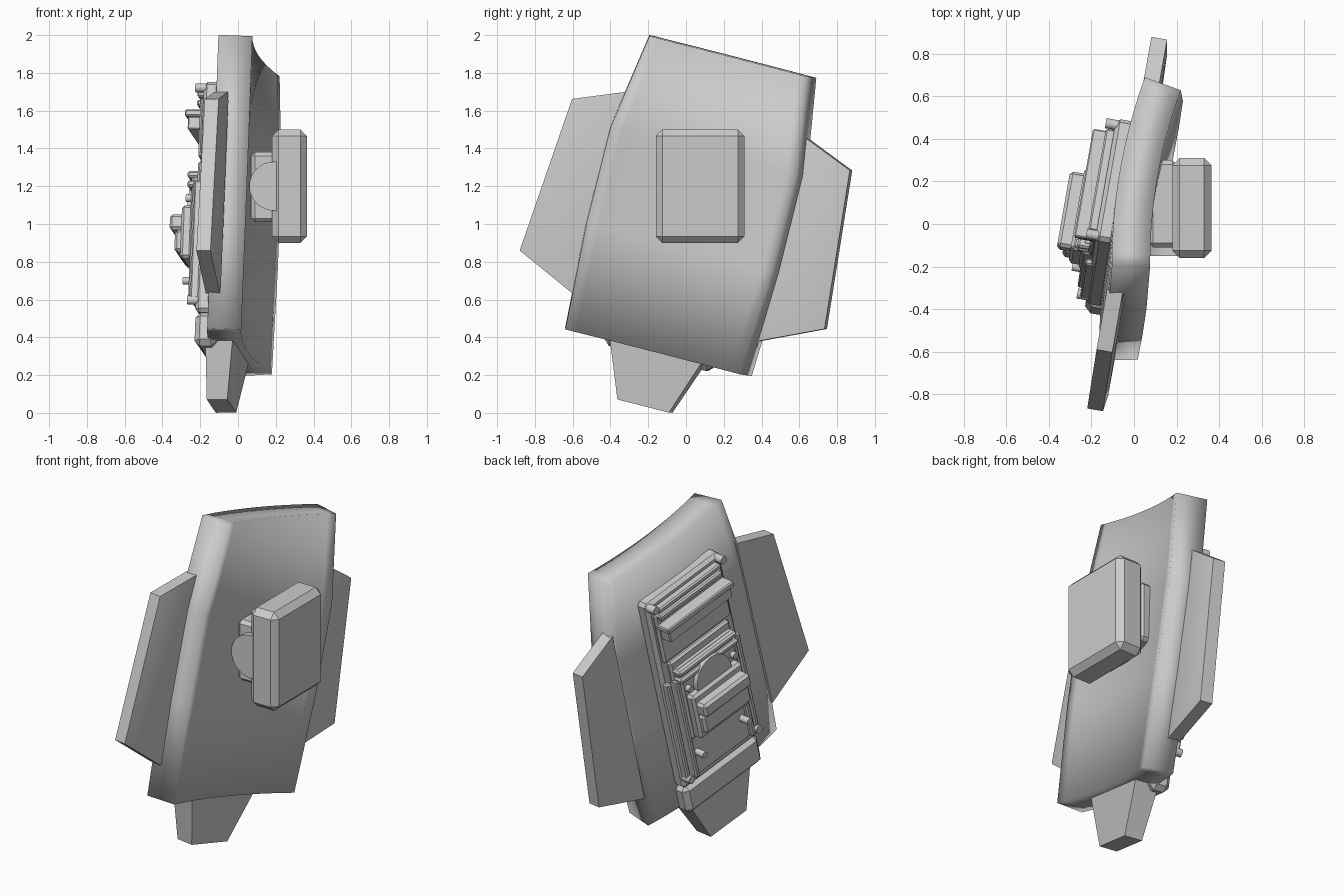
import bpy, bmesh, math
from mathutils import Matrix, Vector

old = bpy.data.objects.get("Cube")
if old:
    bpy.data.objects.remove(old, do_unlink=True)

grey = bpy.data.materials.new("plain grey")
grey.use_nodes = True
grey.diffuse_color = (0.6, 0.6, 0.6, 1)
grey.node_tree.nodes["Principled BSDF"].inputs["Base Color"].default_value = (0.6, 0.6, 0.6, 1)

# Tilted shield frame: local x across, local y along, local z towards the arm side
along = Vector((0.037, 0.243, 0.97)).normalized()
across = Vector((0.17, 0.97, -0.243))
across = (across - along * across.dot(along)).normalized()
inward = across.cross(along)
FRAME = Matrix((across, along, inward)).transposed().to_4x4()
FRAME.translation = (-0.02, 0.025, 1.025)
WORLD = Matrix.Identity(4)


def finish(name, bm, frame=FRAME, bevel=0, segments=1):
    bmesh.ops.recalc_face_normals(bm, faces=bm.faces)
    mesh = bpy.data.meshes.new(name)
    bm.to_mesh(mesh)
    bm.free()
    mesh.materials.append(grey)
    obj = bpy.data.objects.new(name, mesh)
    bpy.context.collection.objects.link(obj)
    obj.matrix_world = frame
    if bevel:
        mod = obj.modifiers.new("Bevel", "BEVEL")
        mod.width, mod.segments = bevel, segments
    return obj


def smooth(obj, angle=30):
    bpy.ops.object.select_all(action="DESELECT")
    obj.select_set(True)
    bpy.context.view_layer.objects.active = obj
    bpy.ops.object.shade_smooth_by_angle(angle=math.radians(angle))


def box(name, xs, ys, zs, bevel=0, frame=FRAME):
    bm = bmesh.new()
    bmesh.ops.create_cube(bm, size=1)
    for v in bm.verts:
        v.co = [(r[0] + r[1]) / 2 + c * (r[1] - r[0]) for c, r in zip(v.co, (xs, ys, zs))]
    return finish(name, bm, frame, bevel)


def rod(name, centre, radius, depth, frame=FRAME, axis="Z", sides=16):
    bm = bmesh.new()
    turn = Matrix.Rotation(math.radians(90), 4, "X" if axis == "Y" else "Y")
    if axis == "Z":
        turn = Matrix.Identity(4)
    bmesh.ops.create_cone(bm, cap_ends=True, segments=sides, radius1=radius, radius2=radius,
                          depth=depth, matrix=Matrix.Translation(centre) @ turn)
    obj = finish(name, bm, frame)
    smooth(obj)
    return obj


# Curved main plate
RADIUS, HALF_WIDTHS, ROWS = 2.5, (0.487, 0.515, 0.515, 0.433), (-0.725, -0.15, 0.37, 0.89)
bm = bmesh.new()
bmesh.ops.create_grid(bm, x_segments=16, y_segments=3, size=1)
for v in bm.verts:
    row = round((v.co.y + 1) * 1.5)
    a = v.co.x * HALF_WIDTHS[row] / RADIUS
    v.co = (RADIUS * math.sin(a), ROWS[row], 0.10 + RADIUS * (1 - math.cos(a)))
for f in bm.faces:
    f.normal_update()
    if f.normal.z < 0:
        f.normal_flip()
plate = finish("main_plate", bm)
solid = plate.modifiers.new("Thickness", "SOLIDIFY")
solid.thickness, solid.offset = 0.18, -1
smooth(plate)

# Side wings, with a slightly raised field on the arm side
WING = ((0.50, 0.569), (0.77, 0.462), (0.845, -0.385), (0.515, -0.535))
for side, label in ((1, "back"), (-1, "front")):
    bm = bmesh.new()
    face = bm.faces.new([bm.verts.new((x * side, y, -0.045)) for x, y in WING])
    out = bmesh.ops.extrude_face_region(bm, geom=[face])
    bmesh.ops.translate(bm, vec=(0, 0, 0.075),
                        verts=[g for g in out["geom"] if isinstance(g, bmesh.types.BMVert)])
    bmesh.ops.recalc_face_normals(bm, faces=bm.faces)
    top = max(bm.faces, key=lambda f: f.calc_center_median().z)
    bmesh.ops.inset_region(bm, faces=[top], thickness=0.08, depth=0.012)
    smooth(finish(label + "_wing", bm))

# Tapered lower tab
bm = bmesh.new()
low, high = [[bm.verts.new(c) for c in ((-w, y, -0.085), (w, y, -0.085), (w, y, z), (-w, y, z))]
             for w, y, z in ((0.143, -1.02, 0.025), (0.28, -0.65, 0.07))]
bm.faces.new(low)
bm.faces.new(high)
for i in range(4):
    bm.faces.new((low[i], low[i - 1], high[i - 1], high[i]))
finish("lower_tab", bm)

# Arm mount: chamfered box, neck block and pivot
box("mount_box", (0.18, 0.365), (-0.16, 0.31), (0.9, 1.5), 0.035, WORLD)
box("mount_neck", (0.07, 0.2), (-0.11, 0.3), (1.01, 1.38), 0.02, WORLD)
rod("mount_pivot", (0.19, 0.06, 1.2), 0.13, 0.42, WORLD, "Y", 32)

# Layered outer panel
box("outer_panel", (-0.3, 0.3), (-0.58, 0.68), (-0.14, -0.05), 0.02)
box("upper_field", (-0.27, 0.27), (0.27, 0.6), (-0.16, -0.13), 0.012)
box("panel_field", (-0.24, 0.24), (-0.53, 0.26), (-0.165, -0.13), 0.012)
for i, y in enumerate((0.575, 0.625)):
    box(f"top_strip_{i + 1}", (-0.25, 0.25), (y - 0.017, y + 0.017), (-0.18, -0.13), 0.008)
box("rail_web", (-0.25, 0.25), (0.43, 0.5), (-0.225, -0.13), 0.006)
box("rail_flange", (-0.265, 0.265), (0.5, 0.535), (-0.24, -0.14), 0.006)

# Long strips down both panel edges
for side in (-1, 1):
    for i, x in enumerate((0.225, 0.275)):
        box(f"edge_strip_{side}_{i}", (side * x - 0.016, side * x + 0.016),
            (-0.52, 0.14), (-0.19 + i * 0.02, -0.12), 0.008)
    for y in (0.65, -0.51):
        rod(f"corner_knob_{side}_{y}", (side * 0.272, y, -0.15), 0.024, 0.07)
    for y in (-0.38, 0.07):
        rod(f"inner_knob_{side}_{y}", (side * 0.18, y, -0.19), 0.02, 0.08)

# Central stepped machinery
box("centre_slab", (-0.22, 0.22), (-0.27, 0.21), (-0.20, -0.14), 0.015)
for i, y in enumerate((0.14, 0.19)):
    box(f"slab_rib_{i + 1}", (-0.23, 0.23), (y - 0.018, y + 0.018), (-0.22, -0.15), 0.01)
rod("centre_disc", (0, 0.04, -0.19), 0.135, 0.08, sides=32)
box("block_base", (-0.2, 0.2), (-0.26, 0.03), (-0.25, -0.15), 0.015)
box("block_lower", (-0.185, 0.185), (-0.22, -0.10), (-0.285, -0.2), 0.015)
box("block_upper", (-0.185, 0.185), (-0.10, -0.015), (-0.315, -0.2), 0.015)

# Heavy bar across the bottom of the panel
box("bottom_bar", (-0.3, 0.3), (-0.76, -0.575), (-0.14, -0.02), 0.03)
